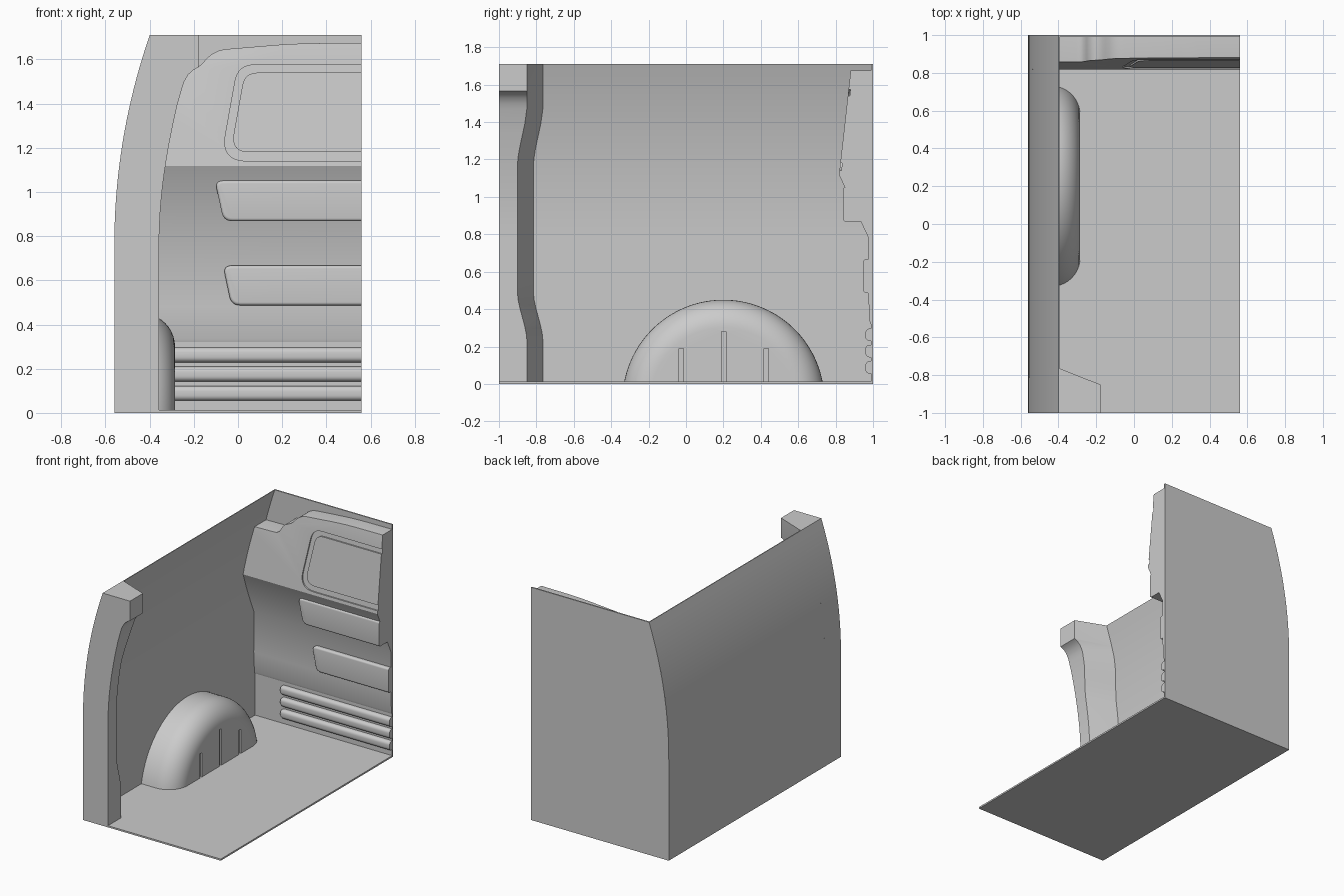
import bpy, bmesh, math
from mathutils import Vector

if "Cube" in bpy.data.objects:
    bpy.data.objects.remove(bpy.data.objects["Cube"])

RIGHT, TOP = 0.56, 1.71


def wall_x(z):
    """Outer curve of the side wall."""
    return -0.56 + 0.174 * max(0, z - 0.75) ** 2.05


def wall_curve(z0, z1, n=20):
    return [(wall_x(z0 + (z1 - z0) * i / n), z0 + (z1 - z0) * i / n) for i in range(n + 1)]


def smooth(a, b, t):
    t = min(1, max(0, (t - a) / (b - a)))
    return t * t * (3 - 2 * t)


def rounded(points, n=6):
    """Polygon from (x, z, corner size) points."""
    out = []
    for i, (x, z, d) in enumerate(points):
        p = Vector((x, z))
        if d == 0:
            out.append((x, z))
            continue
        a = p + (Vector(points[i - 1][:2]) - p).normalized() * d
        b = p + (Vector(points[(i + 1) % len(points)][:2]) - p).normalized() * d
        for k in range(n + 1):
            t = k / n
            out.append(tuple(a * (1 - t) ** 2 + p * 2 * t * (1 - t) + b * t * t))
    return out


def finish(name, bm):
    bmesh.ops.recalc_face_normals(bm, faces=bm.faces)
    me = bpy.data.meshes.new(name)
    bm.to_mesh(me)
    bm.free()
    ob = bpy.data.objects.new(name, me)
    bpy.context.collection.objects.link(ob)
    return ob


def loft(name, rings):
    """Closed solid through equal-length rings of 3D points."""
    bm = bmesh.new()
    rows = [[bm.verts.new(p) for p in r] for r in rings]
    for a, b in zip(rows, rows[1:]):
        for i in range(len(a)):
            j = (i + 1) % len(a)
            bm.faces.new((a[i], a[j], b[j], b[i]))
    bm.faces.new(rows[0])
    bm.faces.new(rows[-1])
    return finish(name, bm)


def prism(name, outline, front, back, bevel=0, min_z=-1):
    """Front-view outline extruded in y; front rim rounded except at the cut end."""
    bm = bmesh.new()
    f = [bm.verts.new((x, front(z), z)) for x, z in outline]
    b = [bm.verts.new((x, back(z), z)) for x, z in outline]
    n = len(f)
    for i in range(n):
        j = (i + 1) % n
        bm.faces.new((f[i], f[j], b[j], b[i]))
    bm.faces.new(f)
    bm.faces.new(b)
    bm.normal_update()
    bmesh.ops.recalc_face_normals(bm, faces=bm.faces)
    if bevel:
        rim = []
        for i in range(n):
            p, q = f[i], f[(i + 1) % n]
            cut_end = min(p.co.x, q.co.x) > RIGHT - 0.001
            if not cut_end and (p.co.z + q.co.z) / 2 > min_z:
                rim.append(bm.edges.get((p, q)))
        bmesh.ops.bevel(bm, geom=rim, offset=bevel, segments=5, profile=0.5,
                        affect='EDGES', clamp_overlap=True)
    return finish(name, bm)


def cut(ob, cutter):
    m = ob.modifiers.new("cut", 'BOOLEAN')
    m.operation, m.solver, m.object = 'DIFFERENCE', 'EXACT', cutter
    bpy.context.view_layer.objects.active = ob
    bpy.ops.object.modifier_apply(modifier=m.name)
    bpy.data.objects.remove(cutter)


def flat(y):
    return lambda z: y


# Floor, curved side wall and flat rear skin
prism("floor", [(-RIGHT, 0), (RIGHT, 0), (RIGHT, 0.012), (-RIGHT, 0.012)], flat(-1), flat(1))
skin = wall_curve(0, TOP, 28)
prism("side_wall", skin + [(x + 0.006, z) for x, z in reversed(skin)], flat(-1), flat(1))
prism("rear_skin", skin + [(RIGHT, TOP), (RIGHT, 0)], flat(0.99), flat(1))

# Front pillar with wavy chamfer and header block
head = [(1.47, -0.253), (1.50, -0.243), (1.53, -0.226), (1.55, -0.205), (1.56, -0.188),
        (1.565, -0.178), (TOP, -0.178)]
rows = [(i * 0.045, wall_x(i * 0.045) + 0.203 + 0.012 * smooth(0.8, 1.45, i * 0.045))
        for i in range(32)] + head
rings = []
for z, px in rows:
    edge = -0.85 - 0.052 * smooth(0.22, 0.5, z) * (1 - smooth(1.15, 1.5, z))
    wx = wall_x(z)
    rings.append([(wx, -1, z), (px, -1, z), (px, edge, z),
                  (wx + 0.02, edge + 0.08, z), (wx, edge + 0.088, z)])
loft("front_pillar", rings)

# Wheel arch: rounded drum sinking into the floor, with three slots
rings = []
for x, rad in [(-0.558, 0.54)] + [
        (-0.435 + 0.15 * math.sin(a), 0.39 + 0.15 * math.cos(a))
        for a in [math.pi / 2 * k / 10 for k in range(11)]]:
    a0 = math.asin(0.09 / rad)
    ang = [a0 + (math.pi - 2 * a0) * i / 48 for i in range(49)]
    rings.append([(x, 0.2 + rad * math.cos(a), rad * math.sin(a) - 0.09) for a in ang])
arch = loft("wheel_arch", rings)
for y, h in ((-0.025, 0.19), (0.203, 0.28), (0.43, 0.19)):
    slot = prism("slot", [(-0.297, -0.1), (-0.2, -0.1), (-0.2, h), (-0.297, h)],
                 flat(y - 0.012), flat(y + 0.012))
    slot.hide_render = True
    cut(arch, slot)

# Rear lower lining: sloping shelf underside and vertical panel, extruded along x
section = [(0.995, 1.118), (0.818, 1.118), (0.976, 0.78), (0.974, 0.48),
           (0.982, 0.335), (0.987, 0.32), (0.995, 0.32)]
loft("rear_lower_lining", [[(wall_x(z), y, z) for y, z in section],
                           [(RIGHT, y, z) for y, z in section]])


# Rear upper lining: leaning pad with stepped rounded top
def lean(z):
    return 0.818 + 0.112 * (z - 1.118)


top_edge = rounded([(RIGHT, 1.118, 0), (RIGHT, 1.675, 0), (0.25, 1.672, 0.1), (-0.11, 1.642, 0.06),
                    (-0.175, 1.565, 0.035), (-0.235, 1.545, 0.03), (-0.27, 1.475, 0.035),
                    (wall_x(1.47), 1.471, 0), (wall_x(1.118), 1.118, 0)])
upper = prism("rear_upper_lining", top_edge[:-2] + wall_curve(1.118, 1.471, 8)[::-1],
              lean, flat(0.995), 0.028, 1.4705)

# Groove framing the window panel
groove = prism("groove_cutter", rounded([
    (0.6, 1.575, 0), (0.0, 1.575, 0.075), (-0.078, 1.14, 0.12), (0.6, 1.14, 0),
    (0.6, 1.18, 0), (-0.034, 1.18, 0.085), (0.03, 1.54, 0.06), (0.6, 1.54, 0)], 8),
    lambda z: lean(z) - 0.05, lambda z: lean(z) + 0.01)
groove.hide_render = True
cut(upper, groove)

# Raised panels and three ribs on the rear wall
for name, lo, hi, x_lo, x_hi, y, r, bev in (
        ("shelf_panel", 0.868, 1.052, -0.065, -0.105, 0.84, 0.04, 0.014),
        ("middle_panel", 0.487, 0.667, -0.03, -0.068, 0.948, 0.04, 0.014),
        ("rib_low", 0.055, 0.122, -0.34, -0.34, 0.959, 0.032, 0.028),
        ("rib_mid", 0.142, 0.209, -0.34, -0.34, 0.959, 0.032, 0.028),
        ("rib_high", 0.229, 0.296, -0.34, -0.34, 0.959, 0.032, 0.028)):
    prism(name, rounded([(RIGHT, lo, 0), (RIGHT, hi, 0), (x_hi, hi, r), (x_lo, lo, r)]),
          flat(y), flat(0.995), bev)

# Smooth shading with sharp edges kept
for ob in bpy.context.collection.objects:
    ob.select_set(True)
    bpy.context.view_layer.objects.active = ob
bpy.ops.object.shade_smooth_by_angle(angle=math.radians(30))
